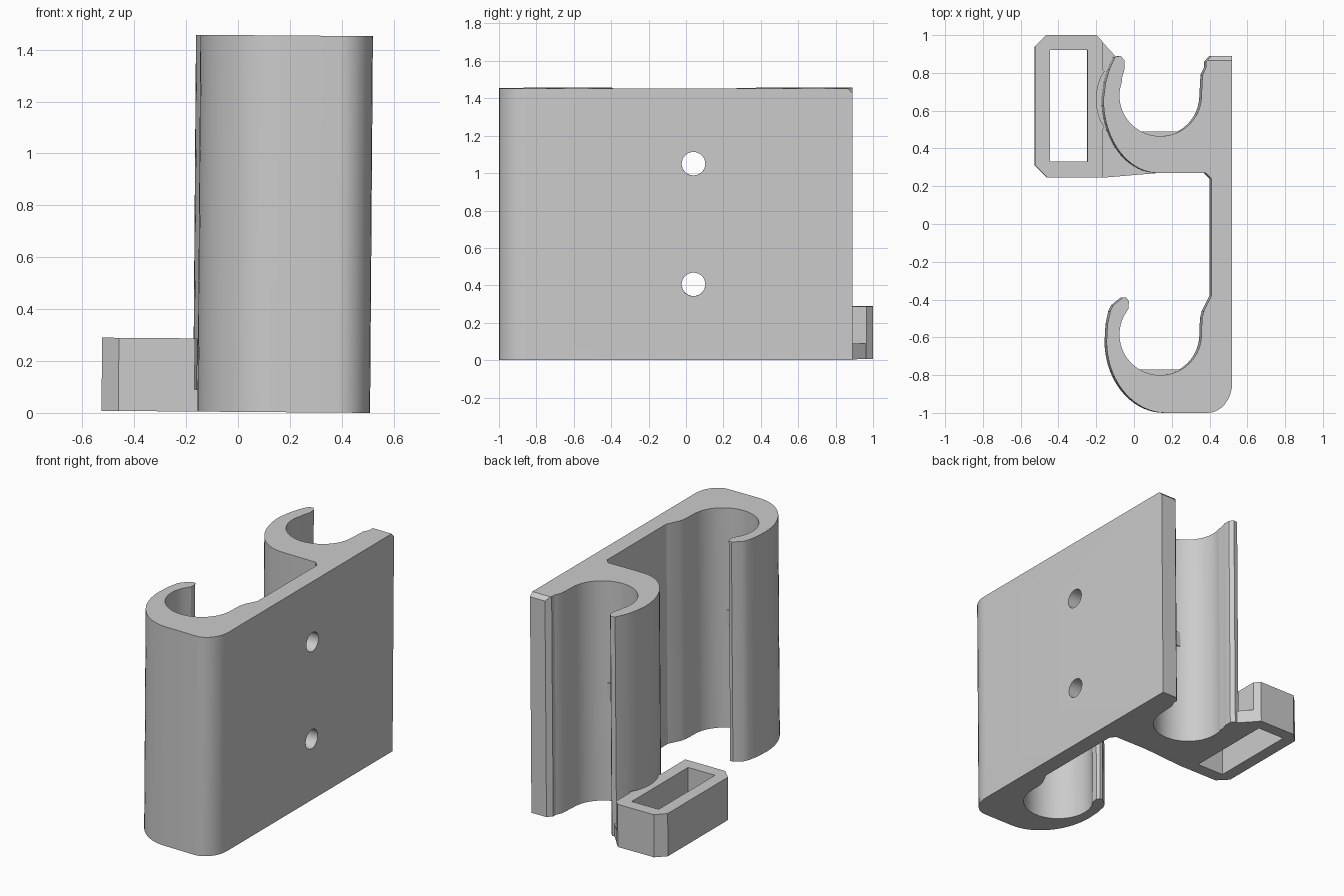
import bpy, bmesh
from math import cos, sin, radians

if "Cube" in bpy.data.objects:
    bpy.data.objects.remove(bpy.data.objects["Cube"])

HEIGHT = 1.452
LEAN = 0.0076  # the whole bracket tips very slightly toward its plate side

grey = bpy.data.materials.new("light_grey_plastic")
grey.use_nodes = True
colour = (0.6, 0.6, 0.6, 1)
grey.diffuse_color = colour
grey.node_tree.nodes["Principled BSDF"].inputs["Base Color"].default_value = colour


def arc(cx, cy, rx, ry, start, end, steps):
    """Points on an ellipse from start to end angle in degrees."""
    angles = [radians(start + (end - start) * i / steps) for i in range(steps + 1)]
    return [(cx + rx * cos(a), cy + ry * sin(a)) for a in angles]


def prism(name, outline, bottom, top):
    """Upright solid from a plan outline."""
    bm = bmesh.new()
    face = bm.faces.new([bm.verts.new((x, y, bottom)) for x, y in outline])
    grown = bmesh.ops.extrude_face_region(bm, geom=[face])
    moved = [v for v in grown["geom"] if isinstance(v, bmesh.types.BMVert)]
    bmesh.ops.translate(bm, verts=moved, vec=(0, 0, top - bottom))
    bmesh.ops.recalc_face_normals(bm, faces=bm.faces)
    mesh = bpy.data.meshes.new(name)
    bm.to_mesh(mesh)
    bm.free()
    obj = bpy.data.objects.new(name, mesh)
    bpy.context.collection.objects.link(obj)
    mesh.materials.append(grey)
    return obj


def select(obj):
    bpy.ops.object.select_all(action="DESELECT")
    obj.select_set(True)
    bpy.context.view_layer.objects.active = obj


def cut(obj, cutter):
    mod = obj.modifiers.new("cut", "BOOLEAN")
    mod.operation = "DIFFERENCE"
    mod.solver = "EXACT"
    mod.object = cutter
    select(obj)
    bpy.ops.object.modifier_apply(modifier=mod.name)
    bpy.data.objects.remove(cutter)


def finish(obj, reference):
    """Apply the lean and smooth the curved walls."""
    for v in obj.data.vertices:
        x = v.co.x
        v.co.x += LEAN * (v.co.z - reference)
        v.co.z += LEAN * (0.52 - x)
    select(obj)
    bpy.ops.object.shade_smooth_by_angle(angle=radians(25))


# Back plate with the two open clips, as one plan outline
front_clip = (
    arc(0.39, -0.84, 0.13, 0.16, 0, -90, 8)
    + arc(0.17, -0.62, 0.315, 0.38, -90, -180, 18)
    + [(-0.14, -0.53), (-0.125, -0.46), (-0.11, -0.43), (-0.06, -0.39),
       (-0.04, -0.39), (-0.027, -0.41), (-0.03, -0.45), (-0.055, -0.49)]
    + arc(0.14, -0.585, 0.217, 0.215, 160, 355, 34)
    + [(0.36, -0.5), (0.37, -0.46), (0.41, -0.38)]
)
back_clip = (
    [(0.41, 0.24), (0.38, 0.27)]
    + arc(0.13, 0.66, 0.292, 0.39, -90, -180, 18)
    + [(-0.15, 0.75), (-0.13, 0.82), (-0.1, 0.885), (-0.07, 0.89),
       (-0.05, 0.865), (-0.05, 0.82), (-0.065, 0.77)]
    + arc(0.14, 0.68, 0.217, 0.215, 160, 360, 34)
    + [(0.363, 0.79), (0.382, 0.83), (0.382, 0.86), (0.41, 0.89), (0.52, 0.89)]
)
bracket = prism("clip_bracket", front_clip + back_clip, 0, HEIGHT)

# Screw holes through the plate
for z in (0.405, 1.05):
    bpy.ops.mesh.primitive_cylinder_add(vertices=48, radius=0.063, depth=0.4,
                                        location=(0.47, 0.04, z),
                                        rotation=(0, radians(90), 0))
    cut(bracket, bpy.context.object)

# Small chamfer on the plate's top back edge
bpy.ops.mesh.primitive_cube_add(size=1, location=(0.48, 0.89, HEIGHT),
                                rotation=(radians(45), 0, 0))
wedge = bpy.context.object
wedge.scale = (0.24, 0.0354, 0.0354)
cut(bracket, wedge)
finish(bracket, HEIGHT)

# Shallow stop ribs at mid height in both clips
for name, y in (("front_stop_rib", -0.77), ("back_stop_rib", 0.49)):
    rib = prism(name, [(0.02, y), (0.26, y), (0.22, y - 0.04), (0.06, y - 0.04)], 0.68, 0.78)
    finish(rib, HEIGHT)

# Rectangular side loop with chamfered corners and a relief beside the clip
loop = prism("side_loop",
             [(-0.525, 0.94), (-0.525, 0.31), (-0.46, 0.245), (-0.167, 0.245), (-0.167, 0.5)]
             + arc(-0.1, 0.66, 0.1, 0.18, 235, 125, 8)
             + [(-0.167, 0.82), (-0.167, 0.965), (-0.2, 1.0), (-0.465, 1.0)], 0, 0.282)
slot = prism("slot_cutter",
             [(-0.445, 0.33), (-0.247, 0.33), (-0.247, 0.92), (-0.445, 0.92)], -0.2, 0.6)
cut(loop, slot)
finish(loop, 0.14)

# Low web joining the loop to the back clip
web = prism("joining_web",
            [(-0.22, 0.245), (-0.167, 0.245), (0.13, 0.27), (0.13, 0.32)]
            + arc(0.13, 0.66, 0.25, 0.34, -95, -180, 12)
            + [(-0.1, 0.8), (-0.09, 0.88), (-0.2, 0.999), (-0.22, 0.999)], 0, 0.085)
finish(web, 0.14)
